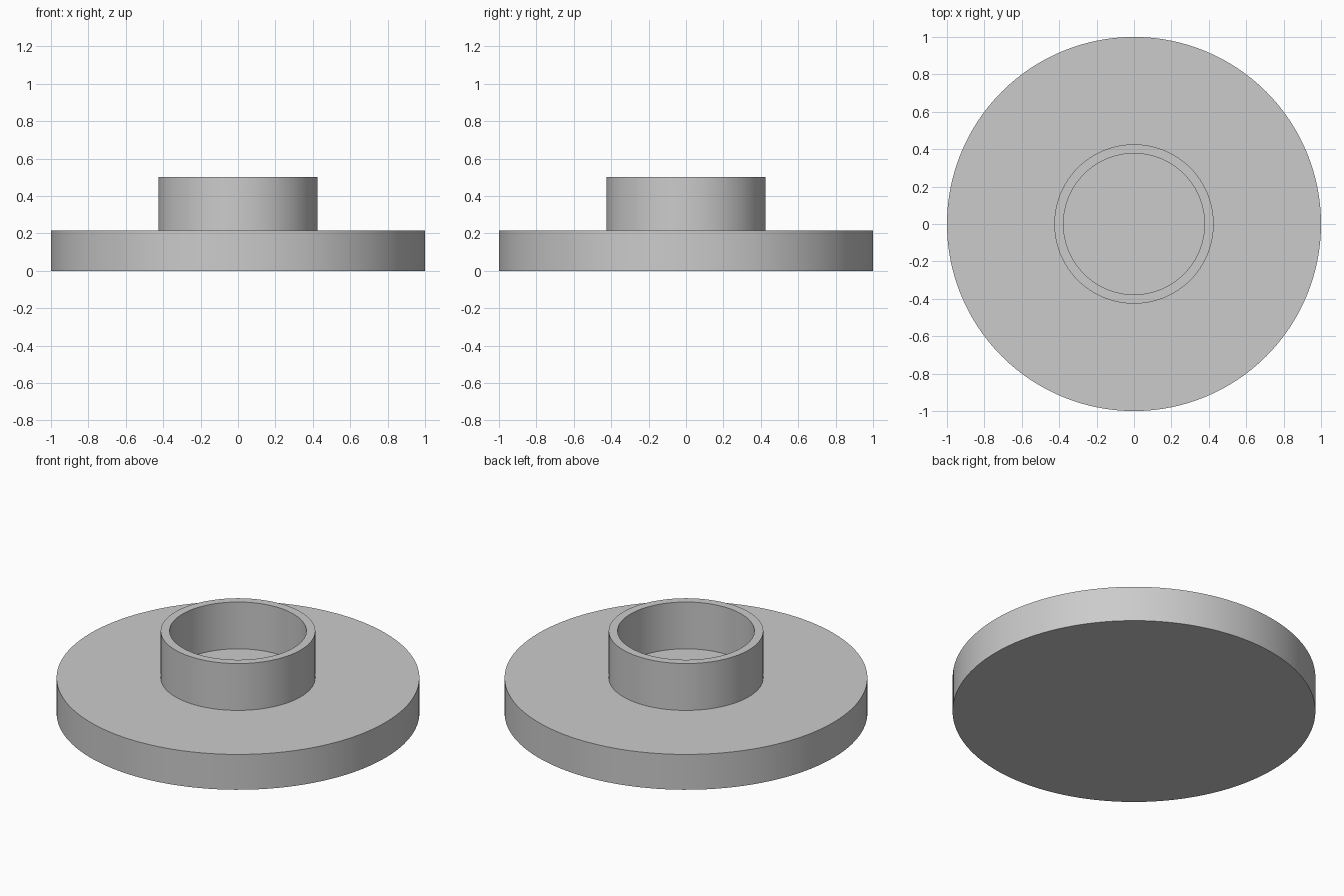
import bpy
import math

cube = bpy.data.objects.get("Cube")
if cube:
    bpy.data.objects.remove(cube, do_unlink=True)

PLATE_TOP = 0.215
COLLAR_TOP = 0.5
SIDES = 128

grey = bpy.data.materials.new("plain grey")
grey.use_nodes = True
colour = (0.6, 0.6, 0.6, 1)
grey.diffuse_color = colour
grey.node_tree.nodes["Principled BSDF"].inputs["Base Color"].default_value = colour


def finish(obj, name):
    obj.name = name
    obj.data.name = name
    obj.data.materials.append(grey)
    bpy.ops.object.shade_smooth_by_angle(angle=math.radians(30))


# Solid round base plate
bpy.ops.mesh.primitive_cylinder_add(
    vertices=SIDES, radius=1, depth=PLATE_TOP, location=(0, 0, PLATE_TOP / 2))
finish(bpy.context.object, "base_plate")

# Hollow collar: an open tube thickened inwards
height = COLLAR_TOP - PLATE_TOP
bpy.ops.mesh.primitive_cylinder_add(
    vertices=SIDES, radius=0.426, depth=height, end_fill_type='NOTHING',
    location=(0, 0, PLATE_TOP + height / 2))
collar = bpy.context.object
wall = collar.modifiers.new("wall", 'SOLIDIFY')
wall.thickness = 0.049
wall.offset = -1
bpy.ops.object.modifier_apply(modifier=wall.name)
finish(collar, "collar")
